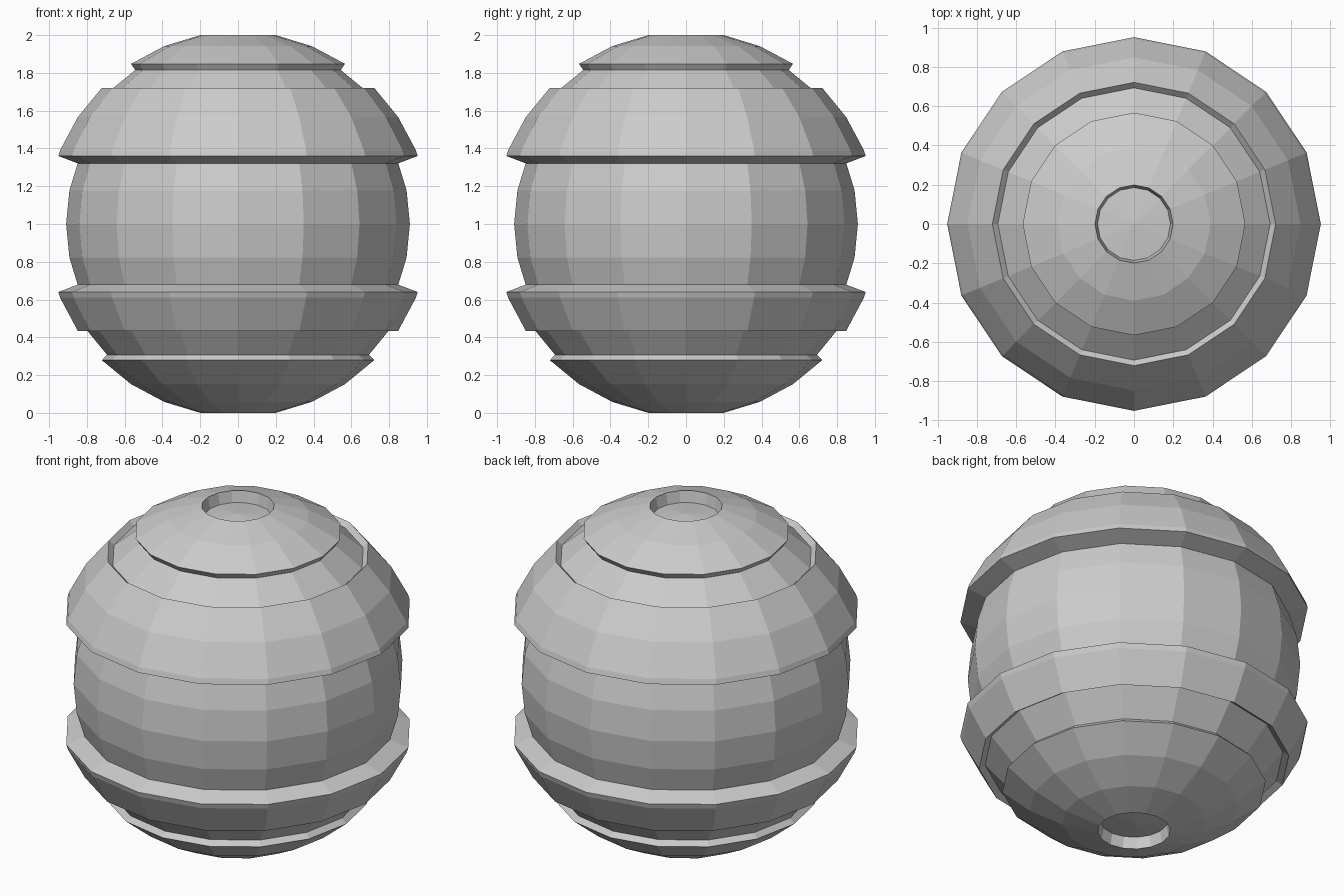
import bpy
import bmesh
from math import sin, cos, pi, radians

cube = bpy.data.objects.get("Cube")
if cube:
    bpy.data.objects.remove(cube, do_unlink=True)

SIDES = 16
STEP = 11.25        # degrees between rings
OUTER = 1.0196      # raised shell
GROOVE = 0.98       # shallow grooves
BELT = 0.91         # deep middle belt
RECESS = 0.952      # floor of the pole recesses
CUT = 69.27         # polar angle where the bands end beside the belt
CUT_OUT = 1.0168    # the cut lies on a flat facet, just inside the shell radius
CUT_IN = 0.9076

grey = bpy.data.materials.new("plain grey")
grey.use_nodes = True
grey.diffuse_color = (0.6, 0.6, 0.6, 1)
grey.node_tree.nodes["Principled BSDF"].inputs["Base Color"].default_value = (0.6, 0.6, 0.6, 1)


def rings(radius, first, last):
    """Profile points on a circle, from ring number first to last."""
    return [(radius, i * STEP) for i in range(first, last + 1)]


def lathe(name, profile):
    """Spin a list of (radius, polar angle) points, given from top to bottom."""
    bm = bmesh.new()
    loops = []
    for radius, angle in profile:
        r, z = radius * sin(radians(angle)), 1 + radius * cos(radians(angle))
        if r < 1e-4:
            loops.append([bm.verts.new((0, 0, z))] * SIDES)
        else:
            loops.append([bm.verts.new((r * cos(2 * pi * k / SIDES), r * sin(2 * pi * k / SIDES), z))
                          for k in range(SIDES)])
    for upper, lower in zip(loops, loops[1:]):
        for k in range(SIDES):
            n = (k + 1) % SIDES
            corners = [upper[k], lower[k], lower[n], upper[n]]
            bm.faces.new(list(dict.fromkeys(corners)))
    mesh = bpy.data.meshes.new(name)
    bm.to_mesh(mesh)
    bm.free()
    mesh.materials.append(grey)
    obj = bpy.data.objects.new(name, mesh)
    bpy.context.collection.objects.link(obj)


def flipped(profile):
    """The same profile mirrored to the underside."""
    return [(radius, 180 - angle) for radius, angle in reversed(profile)]


# Caps with a recessed disc at each pole and a short wall at the rim
top_cap = rings(RECESS, 0, 1) + rings(OUTER, 1, 3) + [(GROOVE, 3 * STEP)]
bottom_cap = flipped(rings(RECESS, 0, 1) + rings(OUTER, 1, 4) + [(GROOVE, 4 * STEP)])

# Raised bands with radial walls
band_end = [(CUT_OUT, CUT), (CUT_IN, CUT)]
upper_band = [(GROOVE, 4 * STEP)] + rings(OUTER, 4, 6) + band_end
lower_band = flipped([(GROOVE, 5 * STEP)] + rings(OUTER, 5, 6) + band_end)

# Sunken belt between the bands
middle_belt = [(CUT_IN, CUT)] + rings(BELT, 7, 9) + [(CUT_IN, 180 - CUT)]

lathe("top_cap", top_cap)
lathe("upper_groove", rings(GROOVE, 3, 4))
lathe("upper_band", upper_band)
lathe("middle_belt", middle_belt)
lathe("lower_band", lower_band)
lathe("lower_groove", flipped(rings(GROOVE, 4, 5)))
lathe("bottom_cap", bottom_cap)
